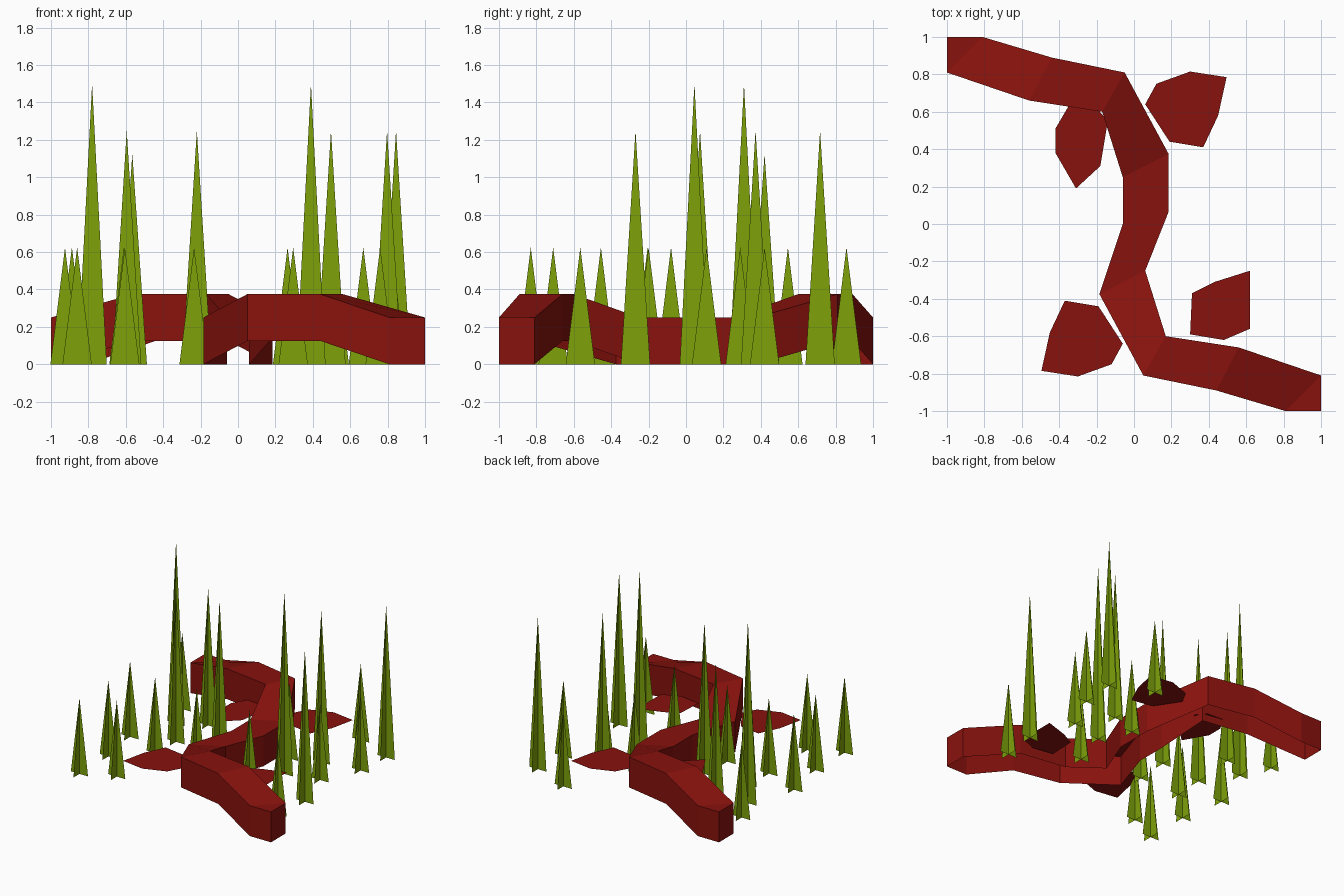
import bpy
import bmesh
from math import radians

if "Cube" in bpy.data.objects:
    bpy.data.objects.remove(bpy.data.objects["Cube"])


def material(name, color):
    m = bpy.data.materials.new(name)
    m.diffuse_color = (*color, 1)
    m.use_nodes = True
    m.node_tree.nodes["Principled BSDF"].inputs["Base Color"].default_value = m.diffuse_color
    return m


def mesh_object(name, verts, faces, mat):
    me = bpy.data.meshes.new(name)
    me.from_pydata(verts, [], faces)
    me.materials.append(mat)
    ob = bpy.data.objects.new(name, me)
    bpy.context.collection.objects.link(ob)
    return ob


red = material("red", (0.25, 0.006, 0.004))
green = material("green", (0.21, 0.36, 0.003))

# Winding root, open underneath: left point, right point and floor of each
# section; the second half is the first half turned by 180 degrees
half = [((-1, .81), (-.81, 1), 0),
        ((-.56, .66), (-.44, .89), .125),
        ((-.17, .60), (-.05, .81), .125),
        ((-.06, .25), (.185, .375), 0),
        ((-.06, 0), (.185, .065), 0)]
turned = [((-r[0], -r[1]), (-l[0], -l[1]), z) for l, r, z in reversed(half[:-1])]
sections = half + turned
H = 0.25
verts, faces = [], []
for l, r, z in sections:
    verts += [(*l, z), (*l, z + H), (*r, z + H), (*r, z)]
for i in range(len(sections) - 1):
    a, b = 4 * i, 4 * i + 4
    faces += [(a + j, a + j + 1, b + j + 1, b + j) for j in range(3)]
# Square corner at each end
for s, base in ((-1, 0), (1, 4 * (len(sections) - 1))):
    c = len(verts)
    verts += [(s, -s, 0), (s, -s, H)]
    l0, l1, r1, r0 = range(base, base + 4)
    faces += [(l0, l1, c + 1, c), (c, c + 1, r1, r0), (l1, r1, c + 1)]
root = mesh_object("winding_root", verts, faces, red)
bm = bmesh.new()
bm.from_mesh(root.data)
bmesh.ops.recalc_face_normals(bm, faces=bm.faces)
bm.to_mesh(root.data)
bm.free()

# Flat leaf pads floating beside the root
PAD_Z = 0.1875
pads = [
    [(.06, .64), (.19, .44), (.37, .41), (.45, .58), (.495, .785), (.30, .815), (.12, .75)],
    [(-.06, -.64), (-.19, -.44), (-.24, -.42), (-.37, -.40), (-.45, -.58), (-.50, -.78), (-.30, -.81), (-.12, -.75)],
    [(-.42, .51), (-.42, .38), (-.31, .19), (-.18, .31), (-.14, .55), (-.20, .62), (-.35, .63)],
    [(.62, -.25), (.43, -.31), (.31, -.37), (.30, -.59), (.48, -.62), (.62, -.56)],
]
pads[1] = [(-x, -y) for x, y in pads[0]]
for i, p in enumerate(pads):
    mesh_object(f"leaf_pad_{i + 1}", [(x, y, PAD_Z) for x, y in p], [tuple(range(len(p)))], red)

# Spiky sprouts: two crossed vertical triangles, (x, y, turn) by height
W = 0.078
sprouts = {
    1.5: [(-.78, .31, 0), (.39, .045, 180)],
    1.25: [(-.595, .045, 180), (-.22, .075, -90), (.497, .372, 180),
           (.797, -.27, 0), (.845, .717, 0)],
    1.125: [(-.565, .42, 180)],
    0.625: [(-.86, -.83, 180), (-.86, -.455, 180), (-.605, -.71, 90), (-.925, -.08, 180),
            (-.61, -.205, 180), (-.888, .545, 90), (-.235, -.2, 180), (.295, -.27, 180),
            (.76, -.565, 180), (.515, .858, 180), (.82, .42, 180), (.67, .11, 180),
            (.265, .29, 180)],
}
n = 0
for h, places in sprouts.items():
    for x, y, turn in places:
        n += 1
        ob = mesh_object(f"sprout_{n}",
                         [(-W, 0, 0), (W, 0, 0), (0, 0, h), (0, -W, 0), (0, W, 0), (0, 0, h)],
                         [(0, 1, 2), (3, 4, 5)], green)
        ob.location = (x, y, 0)
        ob.rotation_euler.z = radians(turn)
